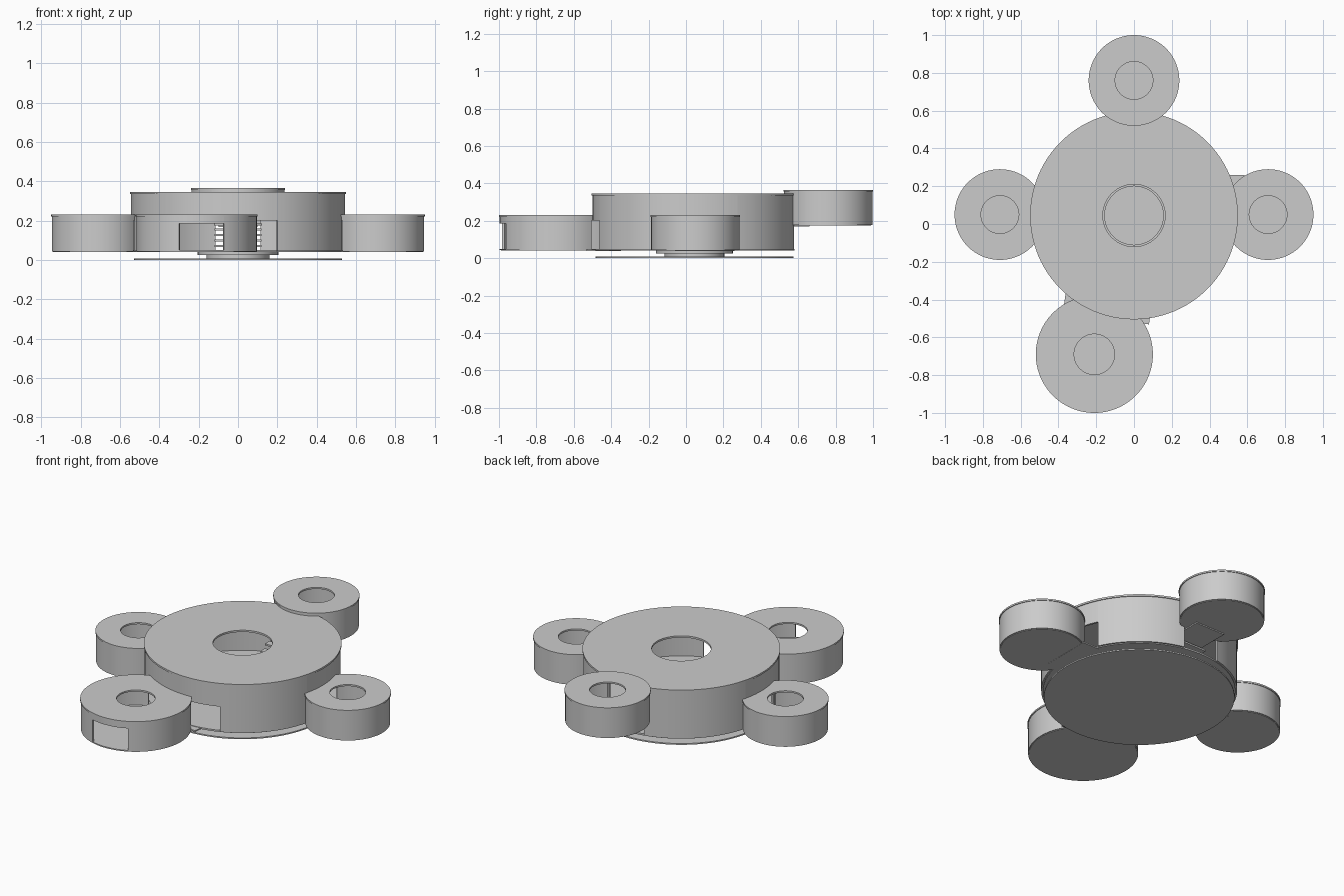
import bpy, bmesh, math
from mathutils import Matrix

if "Cube" in bpy.data.objects:
    bpy.data.objects.remove(bpy.data.objects["Cube"])

SEG = 96


def finish(name, bm, loc=(0, 0, 0)):
    bmesh.ops.recalc_face_normals(bm, faces=bm.faces)
    me = bpy.data.meshes.new(name)
    bm.to_mesh(me)
    bm.free()
    ob = bpy.data.objects.new(name, me)
    bpy.context.collection.objects.link(ob)
    ob.location = loc
    bpy.ops.object.select_all(action='DESELECT')
    bpy.context.view_layer.objects.active = ob
    ob.select_set(True)
    bpy.ops.object.shade_smooth_by_angle(angle=math.radians(30))
    return ob


def sweep(bm, profile, a0, a1):
    """Sweep a closed (radius, z) profile from angle a0 to a1 in degrees."""
    full = abs(a1 - a0 - 360) < 1e-4
    n = max(2, round((a1 - a0) / 360 * SEG))
    rings = []
    for i in range(n if full else n + 1):
        a = math.radians(a0 + (a1 - a0) * i / n)
        rings.append([bm.verts.new((r * math.cos(a), r * math.sin(a), z)) for r, z in profile])
    m = len(profile)
    for i in range(n):
        p, q = rings[i], rings[(i + 1) % len(rings)]
        for j in range(m):
            k = (j + 1) % m
            bm.faces.new((p[j], q[j], q[k], p[k]))
    if not full:
        bm.faces.new(rings[0])
        bm.faces.new(rings[-1])


def rect(r0, r1, z0, z1):
    return [(r0, z0), (r1, z0), (r1, z1), (r0, z1)]


def ring(name, c, r0, r1, z0, z1):
    bm = bmesh.new()
    sweep(bm, rect(r0, r1, z0, z1), 0, 360)
    return finish(name, bm, (*c, 0))


def disc(name, c, r, z0, z1):
    bm = bmesh.new()
    bmesh.ops.create_cone(bm, cap_ends=True, segments=SEG, radius1=r, radius2=r,
                          depth=z1 - z0)
    return finish(name, bm, (*c, (z0 + z1) / 2))


def wall(name, c, r, z0, z1, doors, t=0.012):
    """Round wall; doors are (start angle, end angle, bottom, top) in order."""
    bm = bmesh.new()
    for i, (a, b, d0, d1) in enumerate(doors):
        nxt = doors[(i + 1) % len(doors)][0]
        while nxt <= b:
            nxt += 360
        sweep(bm, rect(r - t, r, z0, z1), b, nxt)
        if d1 < z1:
            sweep(bm, rect(r - t, r, d1, z1), a, b)
        if d0 > z0:
            sweep(bm, rect(r - t, r, z0, d0), a, b)
    return finish(name, bm, (*c, 0))


def slab(name, loc, size, turn=0):
    bm = bmesh.new()
    bmesh.ops.create_cube(bm, size=1, matrix=Matrix.Diagonal((*size, 1)))
    ob = finish(name, bm, loc)
    ob.rotation_euler.z = math.radians(turn)
    return ob


# central hall: ground plate, sunken stepped floor, wall and open roof
C = (0, 0.045)
disc("base_plate", C, 0.53, 0.0, 0.008)
ring("hall_floor", C, 0.2, 0.535, 0.04, 0.05)
bm = bmesh.new()
sweep(bm, [(0.155, 0.008), (0.16, 0.008), (0.16, 0.024), (0.205, 0.024),
           (0.205, 0.045), (0.2, 0.045), (0.2, 0.03), (0.155, 0.03)], 0, 360)
finish("sunken_step", bm, (*C, 0))
disc("sunken_floor", C, 0.157, 0.008, 0.014)
wall("hall_wall", C, 0.545, 0.045, 0.336,
     [(-14, 25, 0.045, 0.2), (77.5, 102.5, 0.045, 0.32),
      (166, 194, 0.045, 0.2), (227, 291.5, 0.045, 0.2)])
ring("hall_roof", C, 0.165, 0.55, 0.334, 0.345)

# side pods: centre, radius, skylight radius, bottom, doorway half angle, extra outer door
pods = {
    "right": ((0.71, 0.05), 0.24, 0.1, 0.043, 40, []),
    "left": ((-0.71, 0.05), 0.24, 0.1, 0.043, 40, []),
    "back": ((0, 0.76), 0.24, 0.1, 0.178, 35, []),
    "front": ((-0.21, -0.69), 0.31, 0.107, 0.043, 37, [(253, 297, 0.05, 0.185)]),
}
for name, (c, r, hole, z, half, extra) in pods.items():
    top = z + 0.187
    a = math.degrees(math.atan2(C[1] - c[1], C[0] - c[0])) % 360
    doors = [(a - half, a + half, z, z + 0.157)] + extra
    disc(name + "_pod_floor", c, r - 0.01, z - 0.003, z + 0.007)
    wall(name + "_pod_wall", c, r - 0.004, z, top - 0.008, doors)
    ring(name + "_pod_roof", c, hole, r, top - 0.01, top)

# landings that bridge the doorways
slab("right_landing", (0.53, 0.1, 0.043), (0.11, 0.32, 0.008))
slab("left_landing", (-0.5, 0.05, 0.043), (0.12, 0.2, 0.008))
slab("front_landing", (-0.14, -0.44, 0.043), (0.46, 0.12, 0.008), -8)
slab("back_landing", (0, 0.56, 0.173), (0.2, 0.2, 0.01))

# steps up to the raised back pod
for i in range(4):
    slab(f"stair_tread_{i + 1}", (0, 0.32 + 0.045 * i, 0.07 + 0.028 * i), (0.24, 0.045, 0.01))
